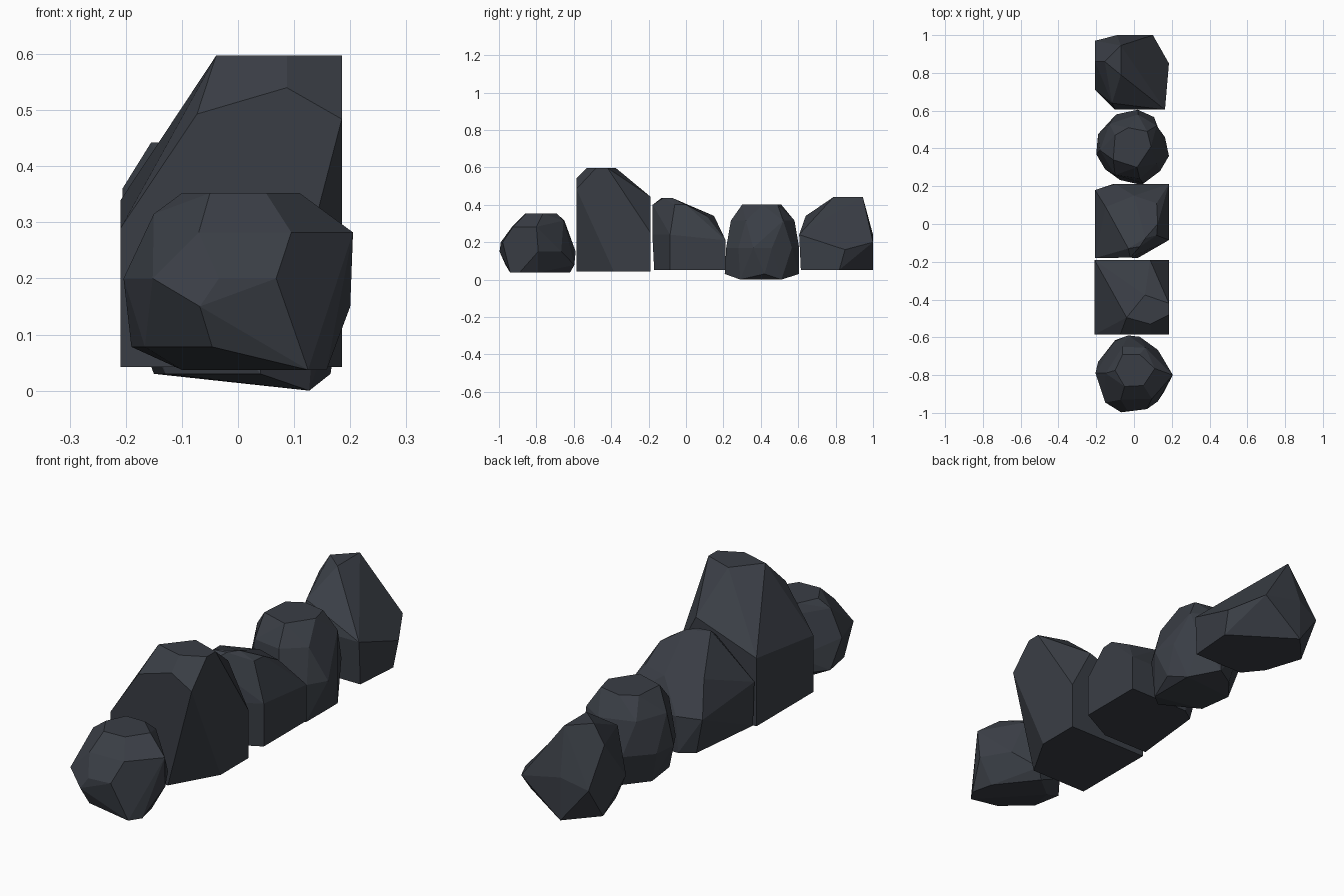
import bpy, bmesh
from math import radians

stone = bpy.data.materials.new("dark_stone")
stone.diffuse_color = (0.042, 0.048, 0.06, 1)


def rock(name, corners):
    """Faceted boulder: hull around its corners, near-flat facets merged."""
    bm = bmesh.new()
    for c in corners:
        bm.verts.new(c)
    hull = bmesh.ops.convex_hull(bm, input=bm.verts[:])
    loose = set(hull["geom_interior"]) | set(hull["geom_unused"])
    bmesh.ops.delete(bm, geom=[v for v in loose if isinstance(v, bmesh.types.BMVert)],
                     context='VERTS')
    bmesh.ops.dissolve_limit(bm, angle_limit=radians(8), verts=bm.verts[:], edges=bm.edges[:])
    bmesh.ops.recalc_face_normals(bm, faces=bm.faces[:])
    mesh = bpy.data.meshes.new(name)
    bm.to_mesh(mesh)
    bm.free()
    mesh.materials.append(stone)
    obj = bpy.data.objects.new(name, mesh)
    bpy.context.collection.objects.link(obj)
    return obj


def ring(z, *xy):
    """Corners sharing one height."""
    return [(x, y, z) for x, y in xy]


# Small rounded boulder at the front
rock("front_rock",
     ring(.352, (-.06, -.69), (.03, -.69), (.11, -.765), (.05, -.855), (-.05, -.86), (-.1, -.775))
     + ring(.315, (-.15, -.79), (-.06, -.65), (.06, -.655))
     + ring(.282, (-.07, -.93), (.095, -.925), (.205, -.8))
     + ring(.2, (-.204, -.79), (-.152, -.945), (-.034, -.99), (.068, -.98))
     + ring(.15, (-.1, -.62), (-.03, -.59), (.127, -.667), (.2, -.79), (-.068, -.997))
     + ring(.078, (-.166, -.86), (-.046, -.965), (-.19, -.73), (-.1, -.615), (.03, -.597))
     + ring(.037, (.125, -.94), (.158, -.89), (.135, -.79), (0, -.62), (-.1, -.7)))

# Tall slab-like boulder
rock("tall_rock",
     ring(.042, (-.209, -.586), (-.209, -.19), (.185, -.19), (.185, -.385), (.07, -.586))
     + ring(.597, (-.039, -.495), (0, -.434), (.058, -.376), (.185, -.42), (.185, -.48), (.087, -.53))
     + [(.087, -.586, .54), (-.073, -.586, .493), (.185, -.586, .484), (-.209, -.586, .29),
        (-.209, -.19, .34), (.085, -.19, .443), (.185, -.19, .25)])

# Middle boulder sloping towards the back
rock("middle_rock",
     ring(.052, (-.206, -.17), (.02, -.17), (.185, -.085), (.185, .212), (-.11, .212), (-.17, .17))
     + ring(.437, (-.03, -.13), (.03, -.12), (.06, -.075))
     + ring(.4, (.12, -.06), (.125, 0), (-.02, -.178))
     + ring(.34, (.12, .11), (.0, .15), (-.15, .09))
     + ring(.24, (-.206, -.18), (-.206, .07), (.185, -.085), (.02, -.18))
     + ring(.21, (.185, .212), (-.1, .212), (-.206, .18)))

# Rounded upright boulder
rock("rounded_rock",
     ring(.4, (-.1, .47), (-.03, .51), (.07, .49), (.09, .41), (.016, .3), (-.11, .34))
     + ring(.315, (.12, .52), (.02, .58), (-.13, .53), (.12, .32), (.03, .24), (-.1, .26), (-.18, .39))
     + ring(.17, (-.2, .37), (-.19, .476), (-.095, .58), (.02, .605), (.106, .566), (.164, .46),
            (.185, .36), (.138, .28), (.05, .215), (-.074, .233), (-.153, .29))
     + ring(.03, (-.13, .3), (-.15, .45), (-.07, .55), (.02, .605), (.04, .207), (.165, .42))
     + ring(0.0, (.127, .29), (.127, .51)))

# Angular boulder at the back, undercut at two corners
rock("back_rock",
     ring(.052, (-.15, .7), (-.08, .614), (.164, .614), (.18, .82), (-.09, 1), (-.206, .87))
     + ring(.442, (-.07, .79), (-.07, .945), (-.155, .86))
     + [(.164, .605, .24), (-.1, .605, .24), (-.116, .64, .34), (.185, .85, .16), (.1, 1, .2),
        (-.09, 1, .24), (-.206, .97, .2), (-.206, .71, .17), (-.206, .86, .36)])
